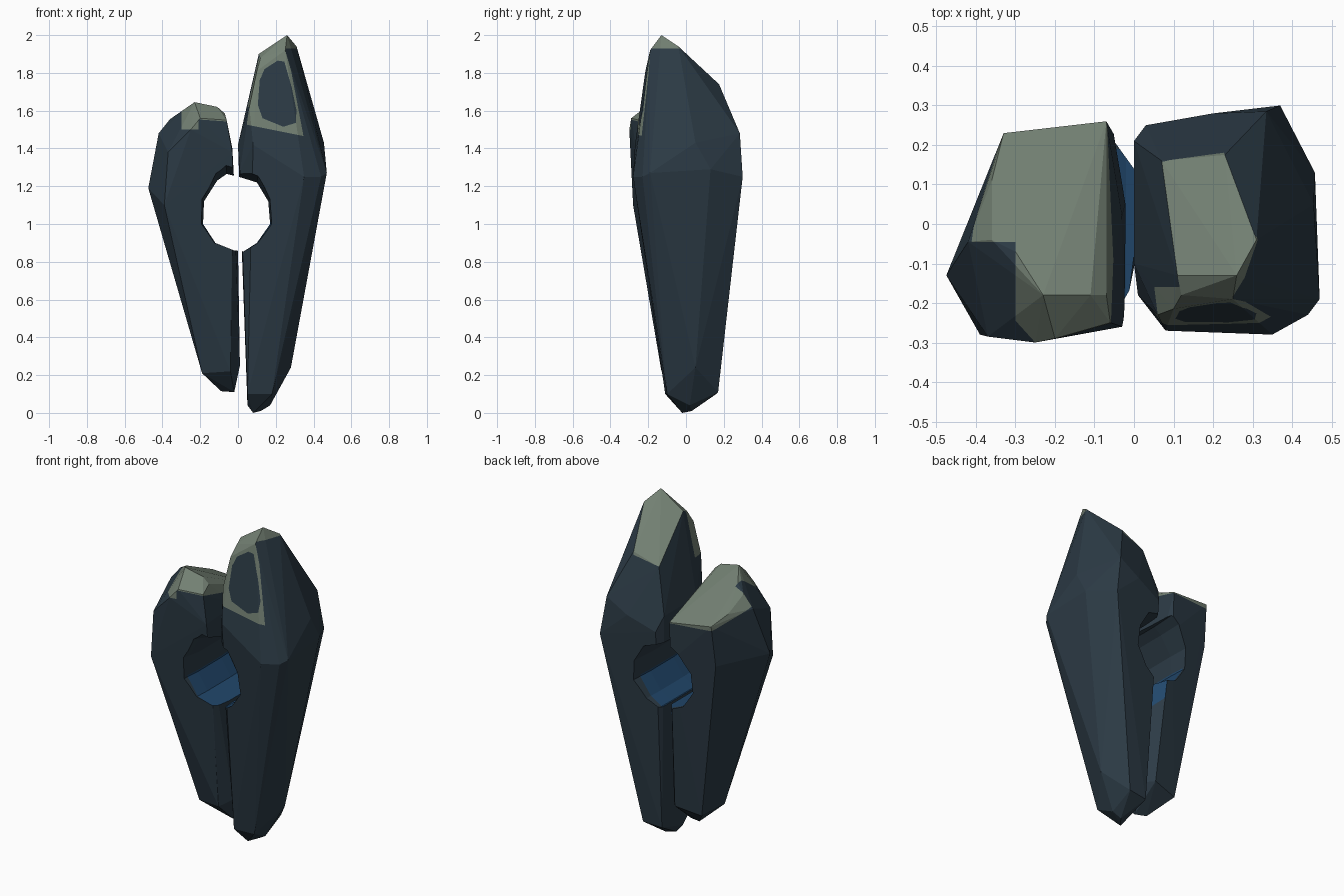
import bpy, bmesh, math
from mathutils import Vector

if "Cube" in bpy.data.objects:
    bpy.data.objects.remove(bpy.data.objects["Cube"])


def material(name, rgb):
    m = bpy.data.materials.new(name)
    m.diffuse_color = (*rgb, 1)
    m.use_nodes = True
    m.node_tree.nodes["Principled BSDF"].inputs["Base Color"].default_value = m.diffuse_color
    return m


MATS = [material("dark_slate", (0.025, 0.043, 0.060)),
        material("moss_green", (0.170, 0.215, 0.170)),
        material("deep_blue", (0.015, 0.062, 0.145))]
SLATE, MOSS, BLUE = 0, 1, 2
HOLE = Vector((-0.01, 0, 1.06))


def add_object(name, bm):
    bmesh.ops.recalc_face_normals(bm, faces=bm.faces[:])
    me = bpy.data.meshes.new(name)
    bm.to_mesh(me)
    bm.free()
    ob = bpy.data.objects.new(name, me)
    bpy.context.collection.objects.link(ob)
    return ob


def make_cutter():
    """Rough round bore along y, flared upward at the front."""
    profile = [(0.02, 1.245), (0.10, 1.22), (0.16, 1.12), (0.17, 1.00),
               (0.10, 0.90), (0.03, 0.855), (-0.02, 0.86), (-0.12, 0.90),
               (-0.185, 1.00), (-0.18, 1.12), (-0.11, 1.23), (-0.06, 1.265)]
    bm = bmesh.new()
    rings = []
    for y, sx, sz in ((-0.4, 1.12, 1.45), (-0.12, 1, 1), (0.1, 1, 1), (0.4, 1.1, 1.1)):
        rings.append([bm.verts.new((HOLE.x + (x - HOLE.x) * sx, y,
                                    HOLE.z + (z - HOLE.z) * (sz if z > HOLE.z else 1)))
                      for x, z in profile])
    n = len(profile)
    for a, b in zip(rings, rings[1:]):
        for i in range(n):
            bm.faces.new((a[i], a[(i + 1) % n], b[(i + 1) % n], b[i]))
    bm.faces.new(rings[0])
    bm.faces.new(rings[-1])
    ob = add_object("hole_cutter", bm)
    ob.hide_render = True
    return ob


def make_rock(name, points, cutter):
    """Faceted shard from corner points, with the bore cut out."""
    bm = bmesh.new()
    for p in points:
        bm.verts.new(p)
    bmesh.ops.convex_hull(bm, input=bm.verts[:])
    bmesh.ops.delete(bm, geom=[v for v in bm.verts if not v.link_faces], context='VERTS')
    ob = add_object(name, bm)
    for m in MATS:
        ob.data.materials.append(m)
    mod = ob.modifiers.new("bore", 'BOOLEAN')
    mod.operation = 'DIFFERENCE'
    mod.solver = 'EXACT'
    mod.object = cutter
    bpy.context.view_layer.objects.active = ob
    bpy.ops.object.modifier_apply(modifier=mod.name)
    return ob


def split(bm, co, no, test=lambda f: True):
    """Cut the faces that pass the test along a plane."""
    faces = [f for f in bm.faces if test(f)]
    geom = set(faces)
    for f in faces:
        geom.update(f.edges)
        geom.update(f.verts)
    bmesh.ops.bisect_plane(bm, geom=list(geom), plane_co=co, plane_no=no, dist=1e-5)


def in_hole(f):
    d = HOLE - f.calc_center_median()
    d.y = 0
    return d.length < 0.26 and f.normal.dot(d.normalized()) > 0.5


def paint(ob, cuts, rule):
    bm = bmesh.new()
    bm.from_mesh(ob.data)
    bm.normal_update()
    for cut in cuts:
        split(bm, *cut)
    split(bm, (0, 0, 1.01), (0, 0, 1), in_hole)
    for y in (-0.21, 0.19):
        split(bm, (0, y, 0), (0, 1, 0), in_hole)
    bm.normal_update()
    for f in bm.faces:
        c = f.calc_center_median()
        f.smooth = False
        if in_hole(f):
            f.material_index = BLUE if c.z < 1.01 and -.21 < c.y < 0.19 else SLATE
        else:
            f.material_index = rule(c, f.normal)
    bm.to_mesh(ob.data)
    bm.free()


cutter = make_cutter()

# Tall right shard
right = make_rock("right_shard", [
    (.26, -.13, 2.0), (.31, -.04, 1.94), (.11, -.13, 1.9), (.12, -.18, 1.88),
    (.25, -.19, 1.92), (.10, -.215, 1.81), (.07, .16, 1.68), (.23, .175, 1.74),
    (.06, -.23, 1.62), (0, .21, 1.42), (0, -.10, 1.42), (.03, .25, 1.33),
    (.08, -.27, 1.42), (.01, -.18, 1.28), (.35, -.28, 1.25), (.44, -.23, 1.25),
    (.47, -.19, 1.27), (.455, .05, 1.43), (.458, .13, 1.29), (.335, .285, 1.48),
    (.37, .30, 1.25), (.20, .28, 1.40), (.28, .05, .24), (.05, -.11, .10),
    (.05, .16, .10), (.17, .17, .11), (.18, -.10, .10), (.08, -.02, 0),
    (.12, .03, .01), (.17, .02, .04), (.05, -.04, .04)], cutter)

# Dark patch outline on the front of the tall shard, inside a moss border
PATCH = [(.24, 1.515), (.13, 1.56), (.105, 1.63), (.115, 1.76), (.14, 1.82),
         (.21, 1.865), (.245, 1.86), (.285, 1.72), (.31, 1.60), (.305, 1.535)]
patch_planes = []
for (x0, z0), (x1, z1) in zip(PATCH, PATCH[1:] + PATCH[:1]):
    patch_planes.append((Vector((x0, 0, z0)), Vector((z0 - z1, 0, x1 - x0))))
# Lower and right limits of the moss border, and the right limit at the back
BORDER = [(Vector((0, 0, 1.535)), Vector((-.2, 0, -1))),
          (Vector((.325, 0, 1.58)), Vector((1, 0, .19)))]
BACK_EDGE = (Vector((.31, -.04, 0)), Vector((.215, .08, 0)))


def inside(c, planes):
    return all((c - p).dot(q) < 1e-4 for p, q in planes)


def is_front(n):
    return n.y < -0.35 and n.x < 0.65


def front_top(f):
    return is_front(f.normal) and max(v.co.z for v in f.verts) > 1.5


def back_top(f):
    return f.normal.y > 0.1 and max(v.co.z for v in f.verts) > 1.6


def side_top(f):
    n = f.normal
    return n.x < -0.4 and not is_front(n) and max(v.co.z for v in f.verts) > 1.6


def right_rule(c, n):
    if is_front(n) and c.z < 1.91:
        return MOSS if inside(c, BORDER) and not inside(c, patch_planes) else SLATE
    if n.y > 0.1 and n.z > 0.25 and c.z - .25 * c.x > 1.665 and inside(c, [BACK_EDGE]):
        return MOSS
    if n.x < -0.4 and c.y < -0.16 and c.z > 1.62:
        return MOSS
    return MOSS if c.z > 1.93 or (is_front(n) and c.z > 1.91) else SLATE


paint(right,
      [(p, q, front_top) for p, q in BORDER + patch_planes]
      + [((0, 0, 1.91), (0, 0, 1), front_top),
         ((0, 0, 1.93), (0, 0, 1), lambda f: f.normal.x > 0.5),
         ((0, 0, 1.665), (-.25, 0, 1), back_top),
         (*BACK_EDGE, back_top),
         ((0, -.16, 0), (0, 1, 0), side_top),
         ((0, 0, 1.62), (0, 0, 1), side_top)],
      right_rule)

# Short left shard
left = make_rock("left_shard", [
    (-.23, -.18, 1.645), (-.11, -.18, 1.62), (-.07, -.18, 1.585), (-.06, -.25, 1.55),
    (-.30, -.07, 1.595), (-.25, -.30, 1.50), (-.20, -.29, 1.56), (-.36, .11, 1.49),
    (-.36, -.04, 1.555), (-.42, -.045, 1.48),
    (-.33, .23, 1.45), (-.07, .26, 1.42), (-.03, -.26, 1.38), (-.03, .02, 1.40),
    (-.475, -.13, 1.19), (-.39, -.28, 1.10), (-.37, -.285, 1.38),
    (-.34, .20, 1.20), (-.07, .25, 1.18), (0, .14, .86), (0, -.08, .86),
    (-.03, -.20, .86), (.01, -.06, .25), (.01, .10, .25), (-.02, -.02, .11),
    (-.09, 0, .115), (-.19, -.10, .21), (-.19, .12, .22), (-.04, -.13, .22),
    (-.03, .15, .25)], cutter)


def inner_wall(f):
    return f.normal.x > 0.4 and f.calc_center_median().z < 1.0


def cap(f):
    return f.calc_center_median().z > 1.4


def front_cap(f):
    return f.normal.y < -0.3 and max(v.co.z for v in f.verts) > 1.5


def left_rule(c, n):
    if n.x > 0.4 and c.z < 1.0:
        return BLUE if c.z - .7 * c.y > 0.62 and c.y > 0 else SLATE
    if c.x < -0.30 and c.y < -0.045:
        return SLATE
    if n.y < -0.3 and -.30 < c.x < -.21 and c.z > 1.50:
        return MOSS
    return MOSS if c.z + 0.25 * c.y > 1.48 else SLATE


paint(left,
      [((0, 0, 1.48), (0, .25, 1)),
       ((-.30, 0, 0), (1, 0, 0), lambda f: cap(f) or front_cap(f)),
       ((-.21, 0, 0), (1, 0, 0), front_cap),
       ((0, 0, 1.50), (0, 0, 1), front_cap),
       ((0, -.045, 0), (0, 1, 0), lambda f: cap(f) and f.calc_center_median().x < -.3),
       ((0, 0, .62), (0, -.7, 1), inner_wall),
       ((0, 0, 0), (0, 1, 0), inner_wall)],
      left_rule)

bpy.data.objects.remove(cutter)
